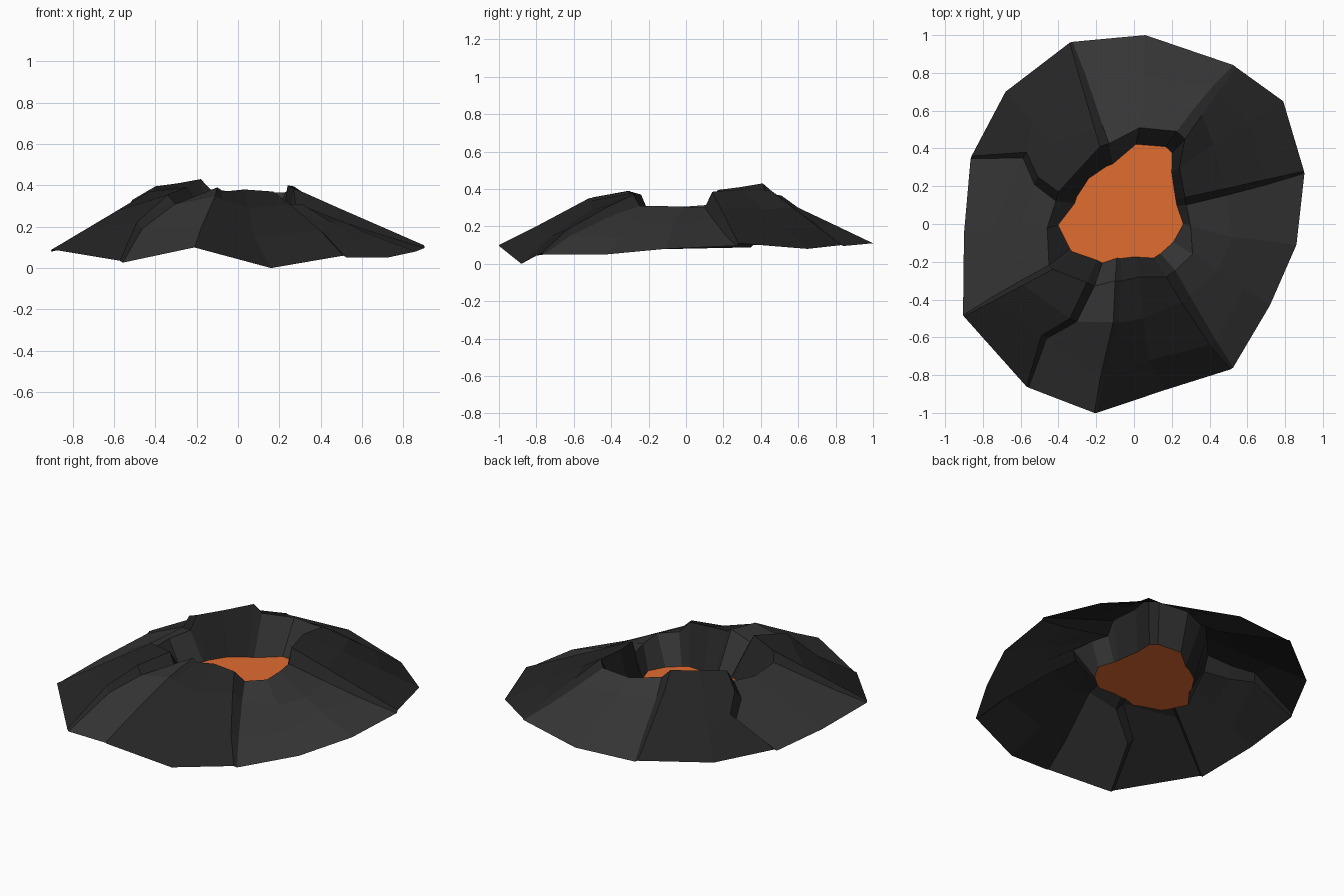
import bpy, bmesh
from mathutils import Vector

if "Cube" in bpy.data.objects:
    bpy.data.objects.remove(bpy.data.objects["Cube"])

LAVA_Z = 0.15
CENTRE = Vector((-0.07, 0.08, 0))
columns, shades = [], []


def material(name, colour):
    m = bpy.data.materials.new(name)
    m.diffuse_color = (*colour, 1)
    m.use_nodes = True
    m.node_tree.nodes["Principled BSDF"].inputs["Base Color"].default_value = m.diffuse_color
    return m


def add_column(path, lip, shade):
    """Store one spoke: foot, two slope points, crest, crater edge."""
    crest = path[-1]
    inward = CENTRE - crest
    inward.z = 0
    edge = crest + inward.normalized() * lip
    edge.z = LAVA_Z
    columns.append(path + [edge])
    shades.append(shade)


def spoke(foot, crest, lip, mids=None, step=0, drop=0, dark=0):
    """Spoke of the cone; a step adds a lowered twin (+ after, - before, counter-clockwise).
    dark sets the shade of the slab that follows; cliffs are always dark."""
    a, b = Vector(foot), Vector(crest)
    mids = [Vector(m) for m in mids] if mids else [a.lerp(b, 1 / 3), a.lerp(b, 2 / 3)]
    path = [a, *mids, b]
    twin = []
    for p, side, fall in zip(path, (0.3, 0.7, 0.9, 1), (0.15, 0.5, 0.75, 1)):
        r = p - CENTRE
        t = Vector((-r.y, r.x, 0)).normalized()
        q = p + t * step * side
        q.z = max(0, q.z - drop * fall)
        twin.append(q)
    if step < 0:
        add_column(twin, lip, 1)
    add_column(path, lip, 1 if step > 0 else dark)
    if step > 0:
        add_column(twin, lip, dark)


def make_object(name, bm, *mats):
    me = bpy.data.meshes.new(name)
    bm.to_mesh(me)
    bm.free()
    for m in mats:
        me.materials.append(m)
    bpy.context.collection.objects.link(bpy.data.objects.new(name, me))


# Back slab
spoke((.54, .83, .10), (.27, .45, .395), .10, step=.06, drop=.03)
spoke((.06, 1.0, .11), (.03, .51, .365), .09,
      [(.05, .78, .215), (.04, .60, .30)])
# Back left slab (highest)
spoke((-.34, .96, .12), (-.18, .41, .43), .11,
      [(-.29, .78, .21), (-.21, .51, .345)], step=-.05, drop=.05, dark=1)
spoke((-.68, .70, .10), (-.29, .29, .41), .07, dark=1)
spoke((-.86, .36, .10), (-.40, .17, .395), .10,
      [(-.57, .38, .25), (-.51, .25, .33)], step=.05, drop=.08)
# Low left slab
spoke((-.90, -.05, .08), (-.46, -.02, .305), .06)
# Front left slabs
spoke((-.90, -.49, .09), (-.43, -.24, .37), .14, step=-.03, drop=.06, dark=1)
spoke((-.57, -.86, .035), (-.25, -.31, .39), .13,
      [(-.49, -.59, .22), (-.34, -.50, .355)], step=.045, drop=.06)
spoke((-.21, -1.0, .10), (-.10, -.30, .39), .12,
      [(-.18, -.82, .19), (-.11, -.52, .35)], step=.03, drop=.02, dark=1)
# Front slab
spoke((.16, -.88, 0), (.03, -.28, .38), .11,
      [(.08, -.72, .15), (.05, -.50, .29)], dark=1)
spoke((.51, -.77, .06), (.17, -.28, .37), .12,
      [(.40, -.64, .18), (.25, -.41, .31)], step=.06, drop=.06)
# Low right slab with raised block
spoke((.72, -.43, .05), (.31, -.16, .31), .12)
spoke((.86, -.11, .08), (.30, -.01, .305), .04,
      [(.62, -.08, .17), (.52, -.07, .22)])
# Back right slab
spoke((.90, .28, .11), (.27, .14, .385), .05, step=-.04, drop=.085, dark=1)
spoke((.79, .65, .08), (.24, .30, .40), .05, dark=1)

# Rock cone: open shell skinned between neighbouring spokes
bm = bmesh.new()
grid = [[bm.verts.new(p) for p in col] for col in columns]
for i, a in enumerate(grid):
    b = grid[(i + 1) % len(grid)]
    for j in range(4):
        f = bm.faces.new((a[j], a[j + 1], b[j + 1], b[j]))
        f.material_index = shades[i]
bmesh.ops.recalc_face_normals(bm, faces=bm.faces)
if sum(f.normal.z for f in bm.faces) < 0:
    bmesh.ops.reverse_faces(bm, faces=bm.faces)
make_object("rock_cone", bm, material("rock", (.036, .036, .036)),
            material("dark_rock", (.018, .018, .018)))

# Lava pool filling the crater
bm = bmesh.new()
bm.faces.new([bm.verts.new(c[-1]) for c in columns])
make_object("lava_pool", bm, material("lava", (.75, .15, .03)))
